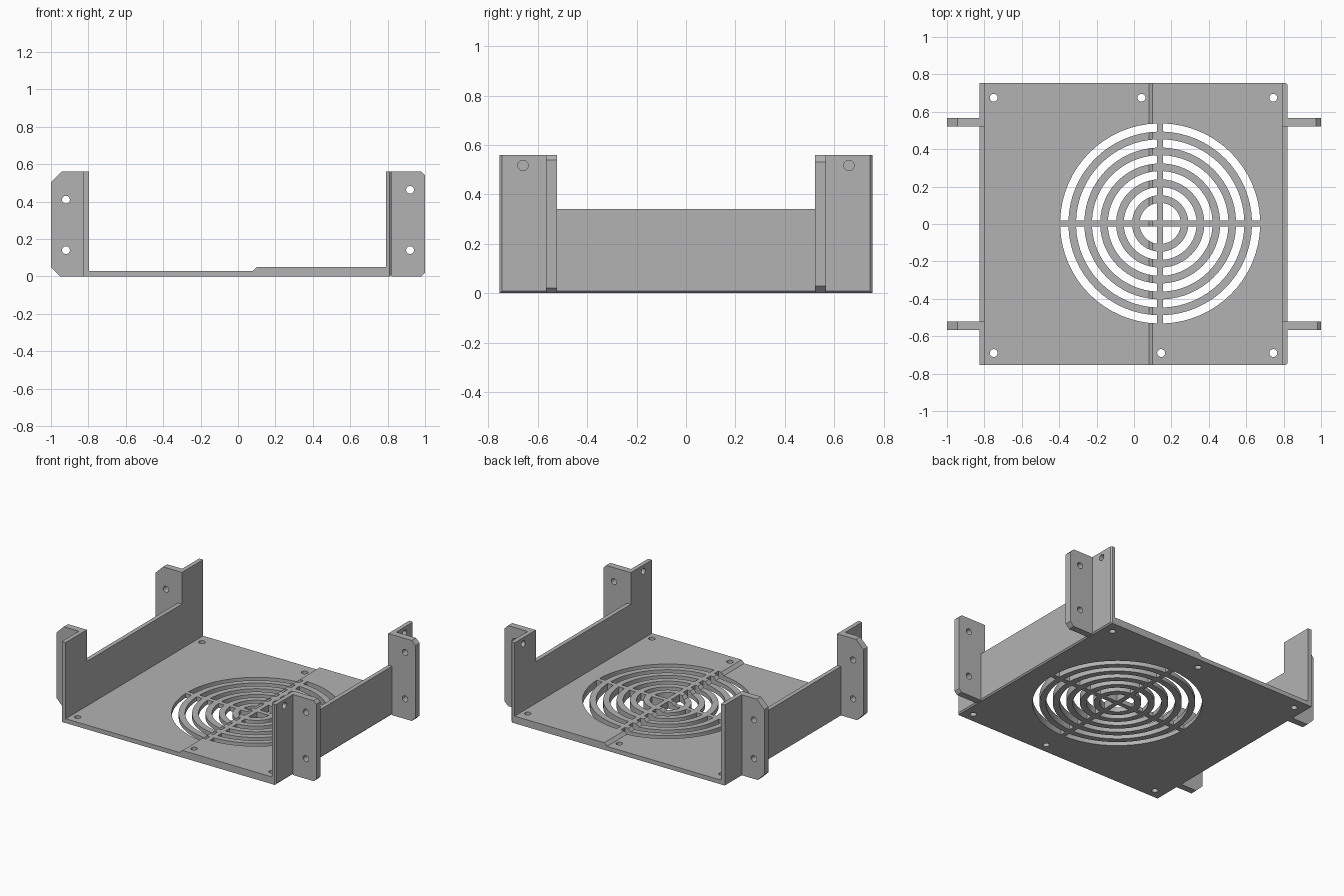
import bpy, bmesh
from math import sin, cos, asin, pi

if "Cube" in bpy.data.objects:
    bpy.data.objects.remove(bpy.data.objects["Cube"], do_unlink=True)

grey = bpy.data.materials.new("plain grey")
grey.use_nodes = True
grey.diffuse_color = (0.45, 0.45, 0.45, 1)
grey.node_tree.nodes["Principled BSDF"].inputs["Base Color"].default_value = grey.diffuse_color

PLACE = {"x": lambda a, b, h: (h, a, b),
         "y": lambda a, b, h: (a, h, b),
         "z": lambda a, b, h: (a, b, h)}


def prisms(name, profiles, axis, lo, hi):
    """One object made of flat profiles extruded along an axis."""
    bm = bmesh.new()
    for pts in profiles:
        rings = [[bm.verts.new(PLACE[axis](a, b, h)) for a, b in pts] for h in (lo, hi)]
        bm.faces.new(rings[0])
        bm.faces.new(rings[1][::-1])
        for i in range(len(pts)):
            j = (i + 1) % len(pts)
            bm.faces.new((rings[0][i], rings[1][i], rings[1][j], rings[0][j]))
    bmesh.ops.recalc_face_normals(bm, faces=bm.faces)
    mesh = bpy.data.meshes.new(name)
    bm.to_mesh(mesh)
    bm.free()
    mesh.materials.append(grey)
    obj = bpy.data.objects.new(name, mesh)
    bpy.context.collection.objects.link(obj)
    return obj


def select(obj):
    bpy.ops.object.select_all(action="DESELECT")
    obj.select_set(True)
    bpy.context.view_layer.objects.active = obj


def cut(obj, profiles, axis, lo, hi):
    cutter = prisms("cutter", profiles, axis, lo, hi)
    cutter.hide_render = True
    mod = obj.modifiers.new("holes", "BOOLEAN")
    mod.operation, mod.solver, mod.object = "DIFFERENCE", "EXACT", cutter
    select(obj)
    bpy.ops.object.modifier_apply(modifier=mod.name)
    bpy.data.objects.remove(cutter, do_unlink=True)
    bpy.ops.object.shade_smooth_by_angle(angle=pi / 6)


def circle(a, b, r=0.021, n=24):
    return [(a + r * cos(2 * pi * i / n), b + r * sin(2 * pi * i / n)) for i in range(n)]


def slot(cx, cy, inner, outer, quarter, bar=0.016, n=16):
    """Quarter of a ring, kept clear of the straight cross bars."""
    def arc(r):
        a = asin(bar / r)
        return [a + (pi / 2 - 2 * a) * i / n for i in range(n + 1)]
    pts = [(outer * cos(t), outer * sin(t)) for t in arc(outer)]
    if inner:
        pts += [(inner * cos(t), inner * sin(t)) for t in reversed(arc(inner))]
    else:
        pts.append((bar, bar))
    c, s = round(cos(quarter * pi / 2)), round(sin(quarter * pi / 2))
    return [(cx + x * c - y * s, cy + x * s + y * c) for x, y in pts]


LEN, TOP, LOW = 0.755, 0.56, 0.34
F_IN, F_OUT = 0.522, 0.568
X_MIN, X_MAX, IN_MIN, IN_MAX = -0.827, 0.82, -0.797, 0.79

# Stepped base plate with screw holes and the ring grille
base = prisms("base_plate", [[(IN_MIN, 0), (IN_MAX, 0), (IN_MAX, 0.05), (0.1, 0.05),
                              (0.08, 0.03), (IN_MIN, 0.03)]], "y", -LEN, LEN)
holes = [circle(x, 0.675) for x in (-0.75, 0.04, 0.745)]
holes += [circle(x, -0.69) for x in (-0.75, 0.145, 0.745)]
for k in range(6):
    outer = 0.535 - 0.085 * k
    inner = outer - 0.044 if k < 5 else 0
    holes += [slot(0.14, 0.003, inner, outer, q) for q in range(4)]
cut(base, holes, "z", -0.1, 0.2)

# Side walls, tall at both ends and low in the middle
wall = [(-LEN, 0), (LEN, 0), (LEN, TOP), (F_IN, TOP), (F_IN, LOW),
        (-F_IN, LOW), (-F_IN, TOP), (-LEN, TOP)]
prisms("right_wall", [wall], "x", X_MIN, IN_MIN)
left_wall = prisms("left_wall", [wall], "x", IN_MAX, X_MAX)

# Small chamfer on the outer upright corners of the left wall
bm = bmesh.new()
bm.from_mesh(left_wall.data)
edges = [e for e in bm.edges
         if all(v.co.x > X_MAX - 0.001 and abs(v.co.y) > LEN - 0.001 for v in e.verts)]
bmesh.ops.bevel(bm, geom=edges, offset=0.009, segments=1, affect="EDGES")
bm.to_mesh(left_wall.data)
bm.free()
cut(left_wall, [circle(y, 0.517) for y in (-0.66, 0.66)], "x", 0.7, 0.9)


# Four mounting flanges with clipped outer corners and two bolt holes each
def flange(name, side, end, root, top_clip, low_clip, hole_heights):
    profile = [(root, 0), (side * (1 - low_clip), 0), (side, low_clip),
               (side, TOP - top_clip), (side * (1 - top_clip), TOP), (root, TOP)]
    lo, hi = sorted((end * F_IN, end * F_OUT))
    obj = prisms(name, [profile], "y", lo, hi)
    cut(obj, [circle(side * 0.92, z) for z in hole_heights], "y", lo - 0.1, hi + 0.1)


for label, end in (("front", -1), ("back", 1)):
    flange(label + "_right_flange", -1, end, X_MIN, 0.057, 0.05, (0.14, 0.41))
    clip = 0.02 if end < 0 else 0.028
    flange(label + "_left_flange", 1, end, X_MAX, clip, clip, (0.14, 0.463))
